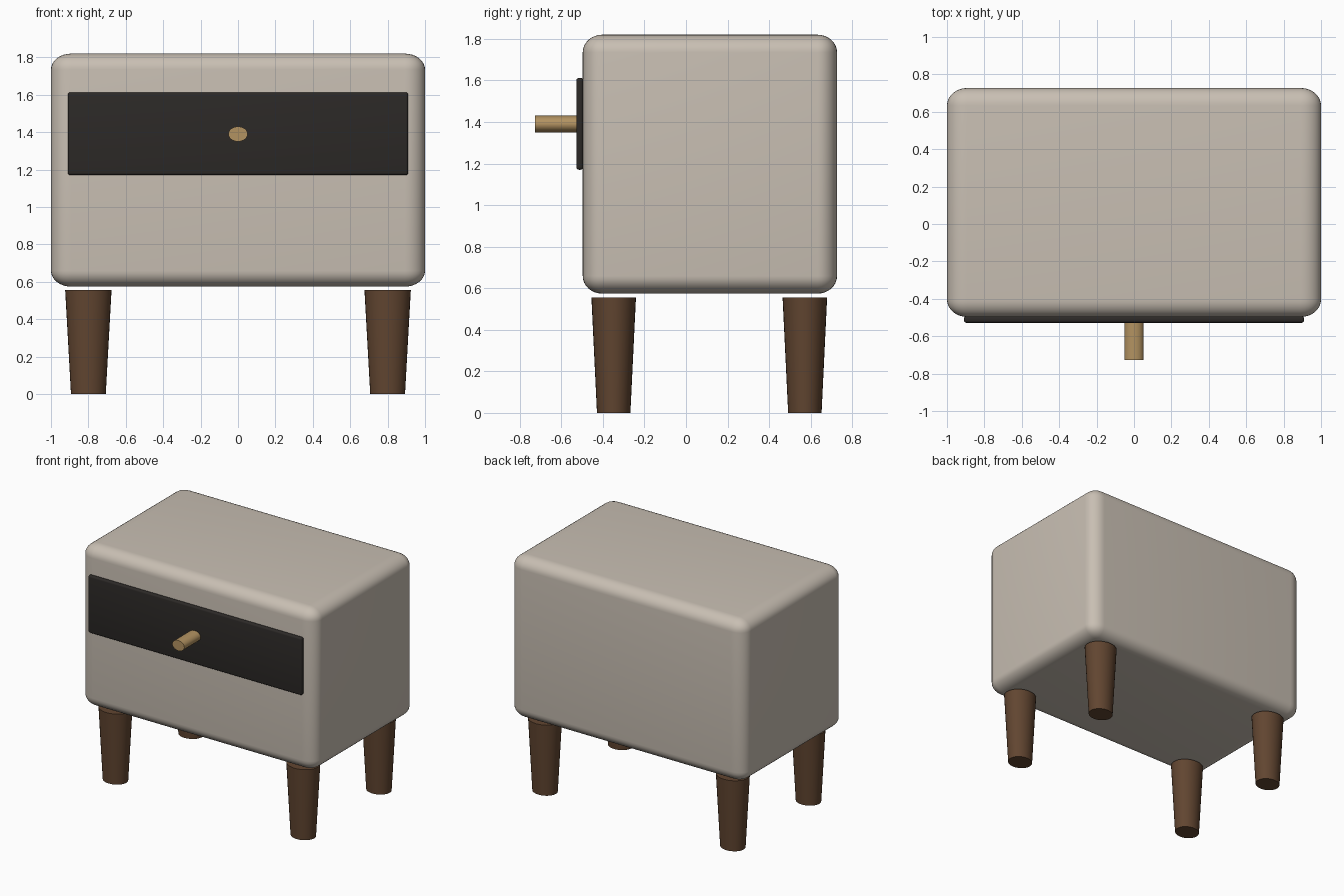
import bpy, bmesh, math
from mathutils import Matrix, Vector

if "Cube" in bpy.data.objects:
    bpy.data.objects.remove(bpy.data.objects["Cube"])


def material(name, rgb):
    m = bpy.data.materials.new(name)
    m.diffuse_color = (*rgb, 1)
    m.use_nodes = True
    m.node_tree.nodes["Principled BSDF"].inputs["Base Color"].default_value = m.diffuse_color
    return m


def add_object(name, bm, mat):
    bmesh.ops.recalc_face_normals(bm, faces=bm.faces)
    mesh = bpy.data.meshes.new(name)
    bm.to_mesh(mesh)
    bm.free()
    mesh.materials.append(mat)
    ob = bpy.data.objects.new(name, mesh)
    bpy.context.collection.objects.link(ob)
    bpy.ops.object.select_all(action='DESELECT')
    ob.select_set(True)
    bpy.context.view_layer.objects.active = ob
    bpy.ops.object.shade_smooth_by_angle(angle=math.radians(35))
    return ob


def rounded_box(name, lo, hi, radius, segments, mat, stretch=(1, 1, 1)):
    """Box with rounded edges; stretch makes the rounding elliptical."""
    lo, hi, s = Vector(lo), Vector(hi), Vector(stretch)
    size = hi - lo
    bm = bmesh.new()
    bmesh.ops.create_cube(bm, size=1)
    bmesh.ops.scale(bm, vec=[size[i] / s[i] for i in range(3)], verts=bm.verts)
    bmesh.ops.bevel(bm, geom=bm.edges[:], offset=radius, segments=segments,
                    profile=0.5, affect='EDGES', clamp_overlap=True)
    bmesh.ops.scale(bm, vec=s, verts=bm.verts)
    bmesh.ops.translate(bm, vec=(lo + hi) / 2, verts=bm.verts)
    return add_object(name, bm, mat)


def tapered_leg(name, x, y, mat):
    bm = bmesh.new()
    bmesh.ops.create_cone(bm, cap_ends=True, segments=32, radius1=0.093,
                          radius2=0.124, depth=0.556)
    bmesh.ops.scale(bm, vec=(1, 0.865, 1), verts=bm.verts)
    bmesh.ops.translate(bm, vec=(x, y, 0.278), verts=bm.verts)
    return add_object(name, bm, mat)


cream = material("cream", (0.58, 0.52, 0.45))
charcoal = material("charcoal", (0.025, 0.022, 0.02))
brass = material("brass", (0.45, 0.29, 0.12))
walnut = material("walnut", (0.12, 0.06, 0.03))

# Cabinet body and drawer front
rounded_box("cabinet_body", (-1, -0.497, 0.574), (1, 0.727, 1.82),
            0.085, 8, cream, (1.27, 1.1, 1))
rounded_box("drawer_front", (-0.91, -0.528, 1.17), (0.91, -0.494, 1.612),
            0.013, 4, charcoal)

# Drawer knob: oval rod pointing forward
bm = bmesh.new()
bmesh.ops.create_cone(bm, cap_ends=True, segments=32, radius1=0.04,
                      radius2=0.04, depth=0.207)
bmesh.ops.rotate(bm, matrix=Matrix.Rotation(math.pi / 2, 3, 'X'), verts=bm.verts)
bmesh.ops.scale(bm, vec=(1.29, 1, 1), verts=bm.verts)
bmesh.ops.translate(bm, vec=(0, -0.6235, 1.39), verts=bm.verts)
add_object("drawer_knob", bm, brass)

# Four tapered legs
for side, x in (("left", -0.8), ("right", 0.8)):
    for end, y in (("front", -0.348), ("back", 0.572)):
        tapered_leg(f"{end}_{side}_leg", x, y, walnut)
